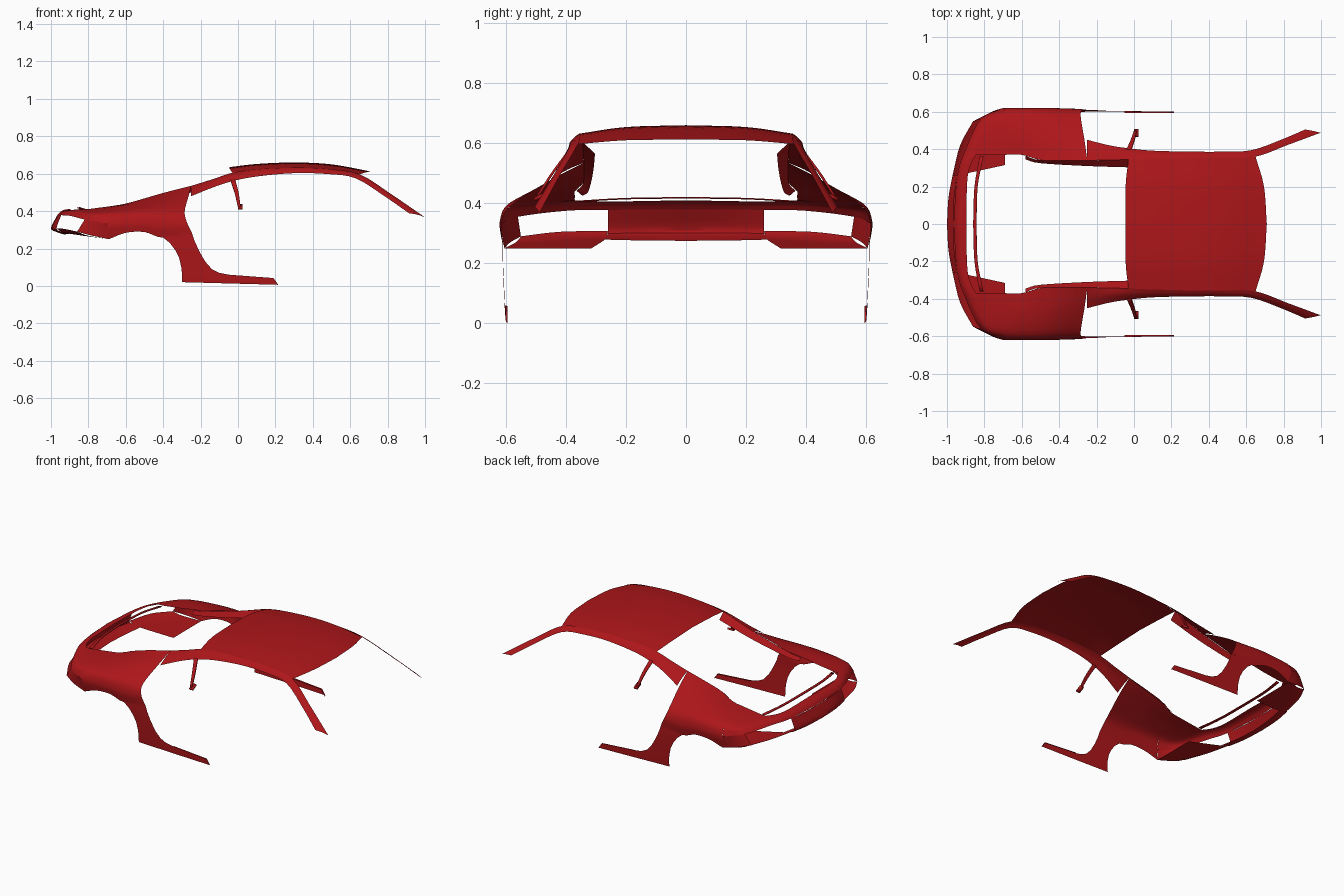
import bpy, bmesh
from mathutils import Vector

paint = bpy.data.materials.new("red_paint")
paint.diffuse_color = (0.42, 0.008, 0.01, 1)


def spline(pts, n):
    """Resample a point row with a smooth curve through every point."""
    pts = [Vector(p) for p in pts]
    if len(pts) < 3 or n == 1:
        return [pts[i].lerp(pts[i + 1], k / n) for i in range(len(pts) - 1) for k in range(n)] + [pts[-1]]
    ext = [2 * pts[0] - pts[1]] + pts + [2 * pts[-1] - pts[-2]]
    out = []
    for i in range(1, len(ext) - 2):
        a, b, c, d = ext[i - 1:i + 3]
        for k in range(n):
            t = k / n
            out.append(0.5 * (2 * b + (c - a) * t + (2 * a - 5 * b + 4 * c - d) * t * t
                              + (3 * b - a - 3 * c + d) * t ** 3))
    return out + [pts[-1]]


def panel(name, *patches, n=4, thick=0):
    """Loft each grid of rows into a skin, mirrored to the other side of the car."""
    bm = bmesh.new()
    for rows in patches:
        rows = [spline(r, n) for r in rows]
        cols = [spline(c, n) for c in zip(*rows)]
        v = [[bm.verts.new(p) for p in c] for c in cols]
        faces = [bm.faces.new((v[i][j], v[i + 1][j], v[i + 1][j + 1], v[i][j + 1]))
                 for i in range(len(v) - 1) for j in range(len(v[0]) - 1)]
        # face every patch away from the cabin
        bm.normal_update()
        if sum(f.normal.dot(f.calc_center_median() - Vector((0, 0, 0.2))) for f in faces) < 0:
            bmesh.ops.reverse_faces(bm, faces=faces)
    bmesh.ops.remove_doubles(bm, verts=bm.verts, dist=0.0005)
    me = bpy.data.meshes.new(name)
    bm.to_mesh(me)
    bm.free()
    me.materials.append(paint)
    ob = bpy.data.objects.new(name, me)
    bpy.context.collection.objects.link(ob)
    mir = ob.modifiers.new("mirror", 'MIRROR')
    mir.use_axis = (False, True, False)
    if thick:
        ob.modifiers.new("thickness", 'SOLIDIFY').thickness = thick
    bpy.ops.object.select_all(action='DESELECT')
    bpy.context.view_layer.objects.active = ob
    ob.select_set(True)
    bpy.ops.object.shade_smooth_by_angle()
    return ob


# Roof skin: rows from the centre line out to the rail
panel("roof",
      [[(-.045, 0, .635), (-.045, .2, .627), (-.03, .345, .605)],
       [(.1, 0, .652), (.1, .2, .645), (.1, .35, .623)],
       [(.3, 0, .66), (.3, .2, .654), (.3, .355, .632)],
       [(.5, 0, .65), (.5, .2, .643), (.48, .355, .625)],
       [(.71, 0, .612), (.695, .2, .61), (.65, .36, .597)]])

# Roof rail flowing into the windscreen pillar
panel("roof_rail",
      [[(-.25, .45, .48), (-.25, .395, .512), (-.25, .34, .535)],
       [(-.13, .42, .528), (-.13, .38, .56), (-.13, .342, .572)],
       [(-.03, .405, .56), (-.03, .375, .59), (-.03, .345, .605)],
       [(.1, .392, .585), (.1, .372, .608), (.1, .35, .623)],
       [(.3, .387, .603), (.3, .372, .62), (.3, .355, .632)],
       [(.48, .387, .598), (.48, .372, .614), (.48, .355, .625)],
       [(.63, .395, .575), (.64, .38, .589), (.65, .36, .597)],
       [(.79, .452, .475), (.805, .438, .487), (.82, .422, .49)],
       [(.915, .505, .388), (.955, .498, .382), (.998, .488, .368)]])

# Rear quarter: shoulder over the wheel arch up to the rear window edge
shoulder = [[(-.69, .605, .25), (-.70, .62, .33), (-.69, .585, .39), (-.69, .48, .415), (-.69, .37, .425)],
            [(-.6, .615, .284), (-.6, .62, .34), (-.6, .59, .395), (-.6, .48, .43), (-.6, .37, .44)],
            [(-.5, .615, .288), (-.5, .62, .34), (-.5, .59, .4), (-.5, .47, .446), (-.5, .342, .468)],
            [(-.4, .61, .258), (-.4, .618, .33), (-.4, .585, .4), (-.4, .46, .464), (-.4, .34, .497)],
            [(-.245, .612, .28), (-.275, .612, .345), (-.285, .575, .4), (-.265, .45, .478), (-.25, .34, .535)]]
panel("rear_quarter", shoulder)

# Leg between wheel arch and door opening, running into the sill
leg = [(-.4, .258, -.245, .28, .61), (-.365, .23, -.232, .24, .61), (-.335, .19, -.207, .185, .609),
       (-.315, .15, -.175, .13, .607), (-.303, .1, -.14, .09, .605), (-.3, .07, -.1, .07, .604),
       (-.3, .05, -.05, .06, .603), (-.3, .035, .19, .042, .602), (-.3, .02, .215, .006, .6)]
panel("door_post_and_sill",
      [[(xa, y, za), ((xa + xb) / 2, y + .001, (za + zb) / 2), (xb, y, zb)] for xa, za, xb, zb, y in leg], n=1)
panel("sill_end_flange", [[(-.05, .603, .06), (.19, .602, .042), (.215, .6, .006)],
                          [(-.05, .594, .058), (.19, .594, .04), (.215, .594, .0)]], n=1)

# Rear window gutter
panel("window_gutter",
      [[(-.58, .365, .442), (-.58, .345, .425)], [(-.5, .342, .468), (-.5, .325, .44)],
       [(-.25, .34, .535), (-.25, .31, .5)], [(-.03, .345, .605), (-.03, .303, .565)]])

# Tail: deck edge above the lamps, centre panel, lower edge and lamp corners
deck = [[(-.82, .56, .355), (-.795, .55, .385), (-.8, .46, .402), (-.81, .37, .41)],
        [(-.9, .4, .375), (-.885, .39, .395), (-.87, .375, .405), (-.85, .36, .41)],
        [(-.945, .26, .378), (-.93, .26, .395), (-.91, .255, .404), (-.89, .25, .406)],
        [(-.965, 0, .38), (-.945, 0, .4), (-.92, 0, .409), (-.895, 0, .41)]]
deck.insert(0, [(-.7, .62, .33), (-.69, .585, .39), (-.69, .48, .415), (-.69, .37, .425)])
centre = [[(-.965, 0, .38), (-1, 0, .31), (-.97, 0, .288), (-.93, 0, .275)],
          [(-.961, .14, .38), (-.992, .14, .31), (-.965, .14, .288), (-.92, .14, .276)],
          [(-.945, .26, .378), (-.97, .26, .308), (-.945, .265, .29), (-.9, .27, .279)]]
lower = [[(-.97, .26, .308), (-.945, .265, .29), (-.9, .27, .279), (-.69, .315, .25)],
         [(-.93, .42, .305), (-.905, .42, .289), (-.85, .43, .272), (-.69, .45, .25)],
         [(-.86, .55, .29), (-.84, .555, .282), (-.8, .57, .268), (-.69, .605, .25)]]
corner = [[(-.82, .56, .355), (-.76, .6, .345), (-.7, .62, .33)],
          [(-.86, .55, .29), (-.785, .585, .27), (-.69, .605, .25)]]
panel("tail", deck, centre, lower, corner)

# Thin trim bar across the rear deck opening
panel("deck_bar", [[(-.86, 0, .42), (-.853, .2, .417), (-.825, .36, .408)],
                   [(-.842, 0, .421), (-.836, .2, .418), (-.805, .36, .409)]], thick=.004)

# Centre pillars with small feet
panel("centre_pillar", [[(-.04, .4, .565), (-.018, .45, .5), (.0, .5, .422)],
                        [(-.015, .4, .568), (.003, .45, .5), (.014, .5, .422)]], thick=.008)
panel("pillar_foot", [[(.0, .47, .438), (.0, .508, .418)],
                      [(.025, .47, .438), (.025, .508, .418)]], n=1, thick=.012)
